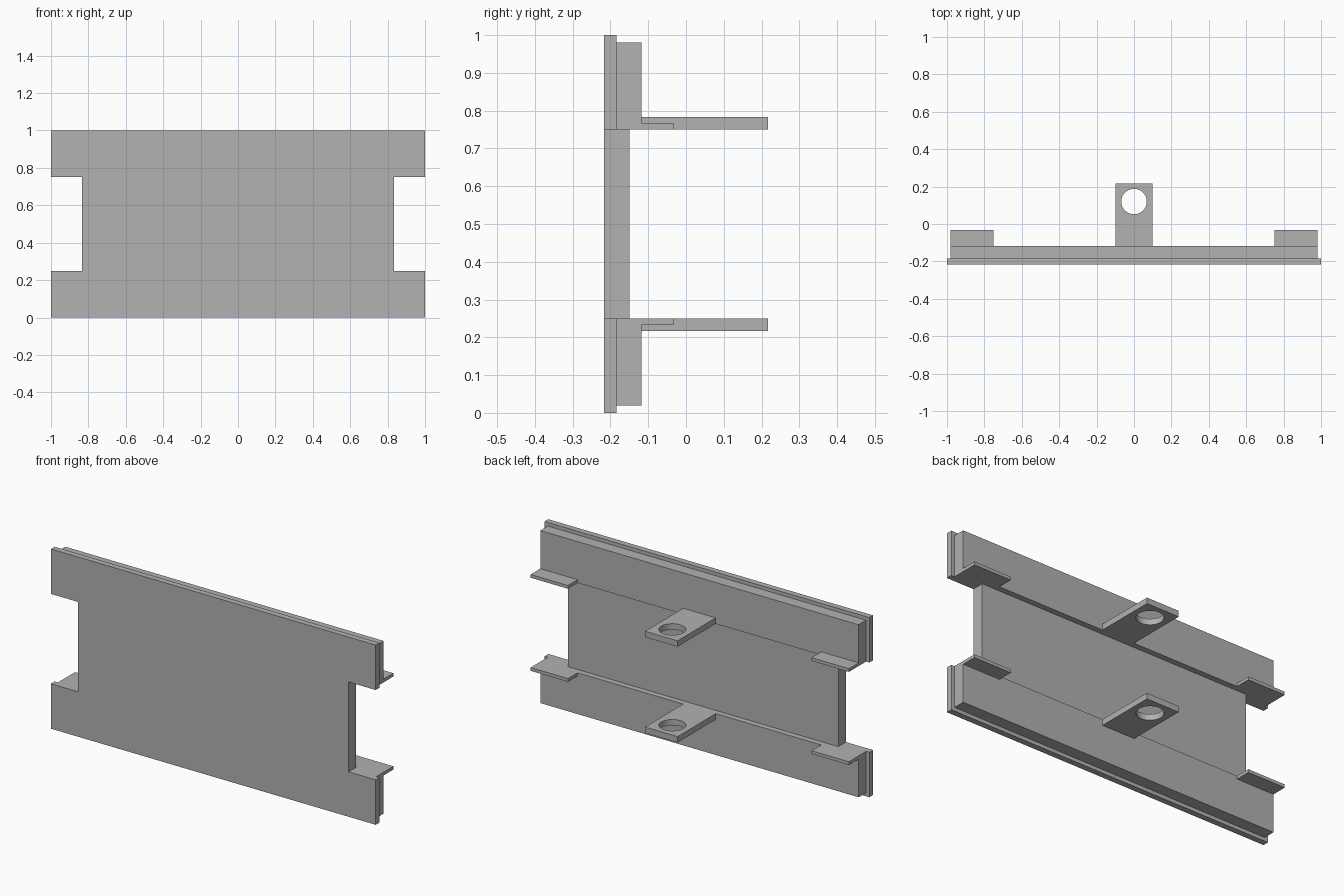
import bpy
import bmesh
from mathutils import Matrix, Vector

old = bpy.data.objects.get("Cube")
if old:
    bpy.data.objects.remove(old, do_unlink=True)

# Single grey material
grey = bpy.data.materials.new("plain grey")
grey.use_nodes = True
colour = (0.445, 0.445, 0.445, 1)
grey.diffuse_color = colour
grey.node_tree.nodes["Principled BSDF"].inputs["Base Color"].default_value = colour

# Depth layers, front to back
FRONT, PANEL_BACK, WEB_BACK, RAIL_BACK = -0.217, -0.184, -0.15, -0.118
TAB_BACK, LUG_BACK = -0.033, 0.217
MID = 0.5            # height of the symmetry plane
WAIST = 0.25         # half height of the side notches
WEB_X = 0.833


def add_object(name, bm):
    bmesh.ops.recalc_face_normals(bm, faces=bm.faces)
    mesh = bpy.data.meshes.new(name)
    bm.to_mesh(mesh)
    bm.free()
    mesh.materials.append(grey)
    obj = bpy.data.objects.new(name, mesh)
    bpy.context.collection.objects.link(obj)
    return obj


def box(name, xs, ys, zs):
    bm = bmesh.new()
    spans = [sorted(s) for s in (xs, ys, zs)]
    centre = Vector([(a + b) / 2 for a, b in spans])
    size = [b - a for a, b in spans]
    matrix = Matrix.Translation(centre) @ Matrix.Diagonal((*size, 1))
    bmesh.ops.create_cube(bm, size=1, matrix=matrix)
    return add_object(name, bm)


def drill(obj, x, y, z, radius):
    bm = bmesh.new()
    bmesh.ops.create_cone(bm, cap_ends=True, segments=48, radius1=radius,
                          radius2=radius, depth=0.2,
                          matrix=Matrix.Translation((x, y, z)))
    cutter = add_object("hole_cutter", bm)
    cutter.hide_render = True
    mod = obj.modifiers.new("hole", "BOOLEAN")
    mod.operation = "DIFFERENCE"
    mod.solver = "EXACT"
    mod.object = cutter
    bpy.context.view_layer.objects.active = obj
    bpy.ops.object.modifier_apply(modifier=mod.name)
    bpy.data.objects.remove(cutter, do_unlink=True)
    obj.select_set(True)
    bpy.ops.object.shade_smooth_by_angle()
    obj.select_set(False)


# Front panel: notched outline extruded backwards
quarter = [(1, 0.5), (1, WAIST), (WEB_X, WAIST)]
right_half = quarter + [(x, -z) for x, z in reversed(quarter)]
outline = right_half + [(-x, z) for x, z in reversed(right_half)]
bm = bmesh.new()
face = bm.faces.new([bm.verts.new((x, FRONT, MID + z)) for x, z in outline])
result = bmesh.ops.extrude_face_region(bm, geom=[face], use_keep_orig=True)
back = [v for v in result["geom"] if isinstance(v, bmesh.types.BMVert)]
bmesh.ops.translate(bm, verts=back, vec=(0, PANEL_BACK - FRONT, 0))
add_object("front_panel", bm)

# Thicker web between the rails
box("web", (-WEB_X, WEB_X), (PANEL_BACK, WEB_BACK), (MID - WAIST, MID + WAIST))

# Rails, end tabs and drilled lugs, mirrored top to bottom
for level, s in (("upper", 1), ("lower", -1)):
    inner = MID + s * WAIST
    bpy.ops.object.select_all(action="DESELECT")
    box(level + "_rail", (-0.98, 0.98), (PANEL_BACK, RAIL_BACK),
        (inner, MID + s * 0.48))
    for side, m in (("left", 1), ("right", -1)):
        box(f"{level}_{side}_tab", (m * 0.75, m * 0.98),
            (RAIL_BACK, TAB_BACK), (inner, inner + s * 0.018))
    lug = box(level + "_lug", (-0.1, 0.1), (RAIL_BACK, LUG_BACK),
              (inner, inner + s * 0.033))
    drill(lug, 0, 0.12, inner, 0.068)
